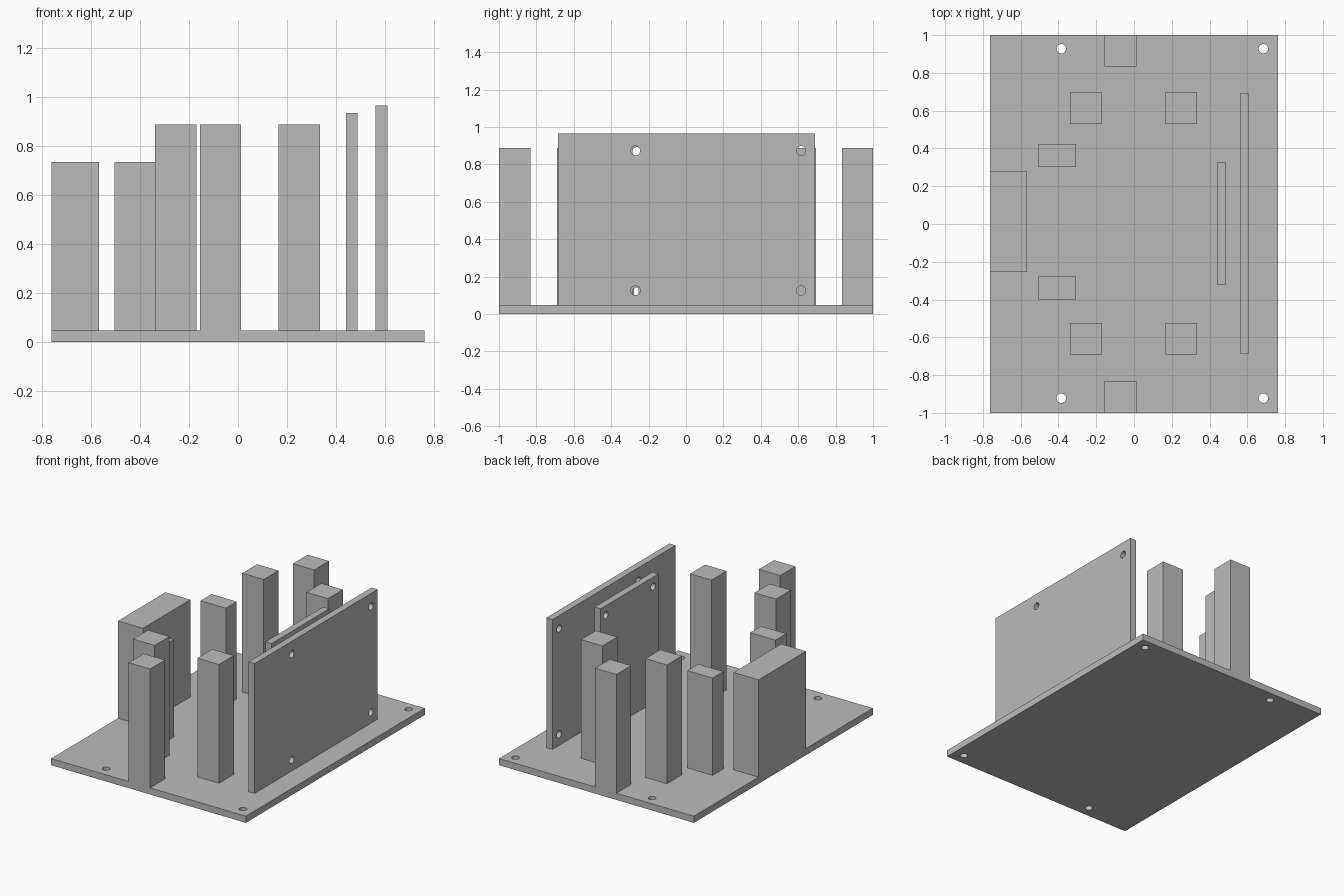
import bpy
import math

cube = bpy.data.objects.get("Cube")
if cube:
    bpy.data.objects.remove(cube, do_unlink=True)

grey = bpy.data.materials.new("plain grey")
grey.use_nodes = True
COLOUR = (0.5, 0.5, 0.5, 1)
grey.diffuse_color = COLOUR
grey.node_tree.nodes["Principled BSDF"].inputs["Base Color"].default_value = COLOUR

FLOOR = 0.047   # top of the base plate
HOLE = 0.025    # radius of the screw holes


def box(name, x, y, z):
    """Box spanning the given (low, high) ranges."""
    bpy.ops.mesh.primitive_cube_add(size=1, location=[sum(r) / 2 for r in (x, y, z)])
    ob = bpy.context.object
    ob.name = name
    ob.scale = [r[1] - r[0] for r in (x, y, z)]
    bpy.ops.object.transform_apply(location=False, rotation=False)
    ob.data.materials.append(grey)
    return ob


def drill(ob, centres, rotation=(0, 0, 0)):
    """Cut round through-holes at the given centres."""
    for centre in centres:
        bpy.ops.mesh.primitive_cylinder_add(vertices=32, radius=HOLE, depth=0.1,
                                            location=centre, rotation=rotation)
        cutter = bpy.context.object
        cutter.data.materials.append(grey)
        mod = ob.modifiers.new("hole", 'BOOLEAN')
        mod.operation = 'DIFFERENCE'
        mod.solver = 'EXACT'
        mod.object = cutter
        bpy.ops.object.select_all(action='DESELECT')
        bpy.context.view_layer.objects.active = ob
        ob.select_set(True)
        bpy.ops.object.modifier_apply(modifier=mod.name)
        bpy.data.objects.remove(cutter, do_unlink=True)
    bpy.ops.object.shade_smooth_by_angle(angle=math.radians(30))


# Base plate with four corner holes
base = box("base_plate", (-0.762, 0.762), (-1, 1), (0, FLOOR))
drill(base, [(x, y, FLOOR / 2) for x in (-0.385, 0.685) for y in (-0.922, 0.928)])

# Upright panels with holes along x
sideways = (0, math.pi / 2, 0)
large = box("large_panel", (0.562, 0.61), (-0.685, 0.69), (FLOOR, 0.965))
drill(large, [(0.586, y, z) for y in (-0.27, 0.615) for z in (0.125, 0.873)], sideways)
small = box("small_panel", (0.44, 0.487), (-0.32, 0.325), (FLOOR, 0.935))
drill(small, [(0.463, y, z) for y in (-0.262, 0.267) for z in (0.117, 0.867)], sideways)

# Wide block on the edge of the base
box("edge_block", (-0.762, -0.567), (-0.253, 0.277), (FLOOR, 0.735))

# Pillars, in front and back pairs
for side, short, tall, edge in (
        ("front", (-0.4, -0.278), (-0.69, -0.523), (-1, -0.832)),
        ("back", (0.302, 0.424), (0.53, 0.696), (0.835, 1))):
    box(side + "_short_pillar", (-0.505, -0.307), short, (FLOOR, 0.735))
    box(side + "_tall_pillar_right", (-0.338, -0.17), tall, (FLOOR, 0.887))
    box(side + "_tall_pillar_left", (0.166, 0.334), tall, (FLOOR, 0.887))
    box(side + "_edge_pillar", (-0.155, 0.012), edge, (FLOOR, 0.887))
